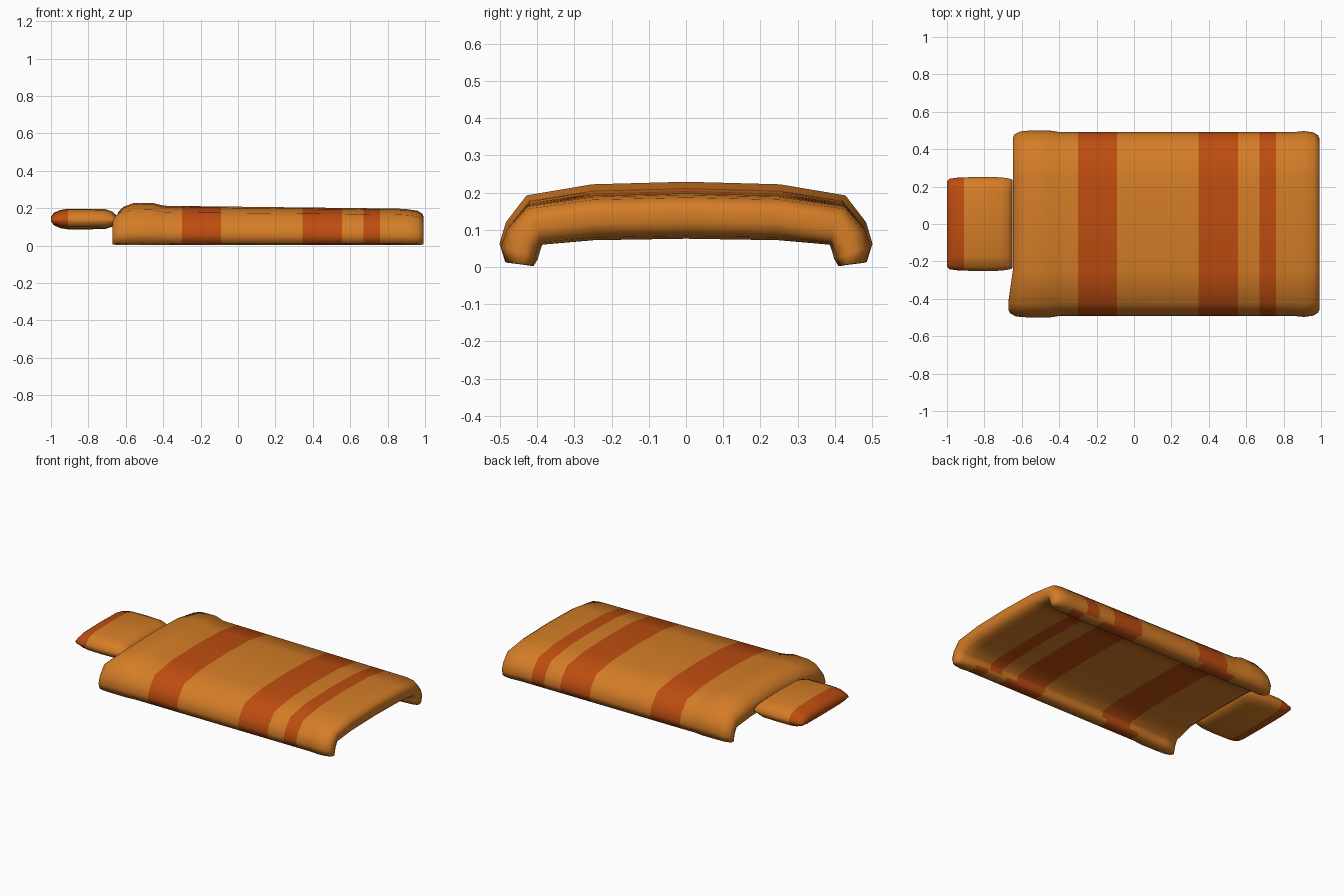
import bpy, bmesh

if "Cube" in bpy.data.objects:
    bpy.data.objects.remove(bpy.data.objects["Cube"])


def material(name, rgb):
    m = bpy.data.materials.new(name)
    m.diffuse_color = (*rgb, 1)
    m.use_nodes = True
    m.node_tree.nodes["Principled BSDF"].inputs["Base Color"].default_value = m.diffuse_color
    return m


ORANGE = material("orange cloth", (0.66, 0.205, 0.02))
RUST = material("rust stripe", (0.51, 0.073, 0.005))


def loft(name, outer, inner, stations, is_stripe):
    """Sweep a mirrored padded section along x.
    Station: x, thickness factor, width scale, lift of the top, skew of x at front."""
    bm = bmesh.new()
    rings = []
    for x, t, width, lift, skew in stations:
        half = []
        for a, b in ((outer, inner), (inner, outer)):
            part = []
            for (y, z), (y2, z2) in zip(a, b):
                my, mz = (y + y2) / 2, (z + z2) / 2
                py, pz = my + (y - my) * t, mz + (z - mz) * t
                if a is outer:
                    pz += lift * z / 0.2
                part.append((py * width, pz))
            half += part if a is outer else part[::-1]
        ring = half + [(-y, z) for y, z in half[-2:0:-1]]
        rings.append([bm.verts.new((x + (skew if y < -0.35 else 0), y, z))
                      for y, z in ring])
    n = len(rings[0])
    for r, s in zip(rings, rings[1:]):
        for i in range(n):
            j = (i + 1) % n
            bm.faces.new((r[i], r[j], s[j], s[i]))
    # End caps as strips across the arch
    k = n // 2
    for r in (rings[0], rings[-1]):
        for i in range(k // 2):
            bm.faces.new((r[i], r[i + 1], r[k - i - 1], r[k - i])) if i else \
                bm.faces.new((r[0], r[1], r[k - 1], r[k]))
            a, b = -i % n, -(i + 1) % n
            c, d = (k + i + 1) % n, (k + i) % n
            bm.faces.new((r[a], r[b], r[c], r[d]))
    bmesh.ops.dissolve_degenerate(bm, dist=1e-5, edges=bm.edges)
    bmesh.ops.recalc_face_normals(bm, faces=bm.faces)
    for f in bm.faces:
        f.smooth = True
        f.material_index = int(is_stripe(f.calc_center_median()))
    me = bpy.data.meshes.new(name)
    bm.to_mesh(me)
    bm.free()
    me.materials.append(ORANGE)
    me.materials.append(RUST)
    ob = bpy.data.objects.new(name, me)
    bpy.context.collection.objects.link(ob)
    return ob


# Blanket: arched padded cover with turned-down sides
TOP_STRIPES = ((-0.30, -0.09), (0.345, 0.555), (0.67, 0.76))
HEM_STRIPES = ((-0.37, -0.13), (0.36, 0.63), (0.77, 0.86))


def blanket_stripe(c):
    stripes = HEM_STRIPES if c.z < 0.03 else TOP_STRIPES
    return any(a < c.x < b for a, b in stripes)


outer = [(0, 0.2), (0.25, 0.194), (0.425, 0.168), (0.48, 0.105), (0.497, 0.055), (0.482, 0.012)]
inner = [(0, 0.076), (0.25, 0.072), (0.39, 0.06), (0.397, 0.04), (0.402, 0.022), (0.413, 0.003)]
head = [(-0.648, 0.25, 1.0, 0, -0.022), (-0.64, 0.6, 1.0, 0.004, -0.022),
        (-0.61, 0.95, 1.0, 0.012, -0.02), (-0.56, 1, 1.005, 0.027, -0.01),
        (-0.46, 1, 1.008, 0.029, 0), (-0.40, 1, 0.99, 0.014, 0)]
cuts = sorted(x for pair in TOP_STRIPES + HEM_STRIPES for x in pair)
middle = [(x, 1, 0.99, 0.008 - 0.012 * x, 0) for x in cuts]
foot = [(0.91, 1, 1.0, -0.006, 0), (0.96, 0.88, 0.997, -0.006, 0),
        (0.985, 0.6, 0.99, -0.004, 0), (0.992, 0.25, 0.985, 0, 0)]
loft("blanket", outer, inner, head + middle + foot, blanket_stripe)

# Pillow: small rounded cushion with coloured ends
p_outer = [(0, 0.197), (0.17, 0.192), (0.225, 0.175), (0.247, 0.145)]
p_inner = [(0, 0.087), (0.17, 0.09), (0.225, 0.1), (0.247, 0.125)]
p_stations = [(-1.0, 0.2, 0.93, 0, 0), (-0.985, 0.6, 0.98, 0, 0), (-0.95, 0.88, 1.0, 0, 0),
              (-0.91, 1, 1.01, 0, 0), (-0.80, 1, 1.02, 0, 0), (-0.71, 0.97, 1.01, 0, 0),
              (-0.675, 0.75, 0.99, 0, 0), (-0.655, 0.45, 0.97, 0, 0), (-0.65, 0.2, 0.95, 0, 0)]
loft("pillow", p_outer, p_inner, p_stations, lambda c: c.x < -0.91 or c.x > -0.66)
